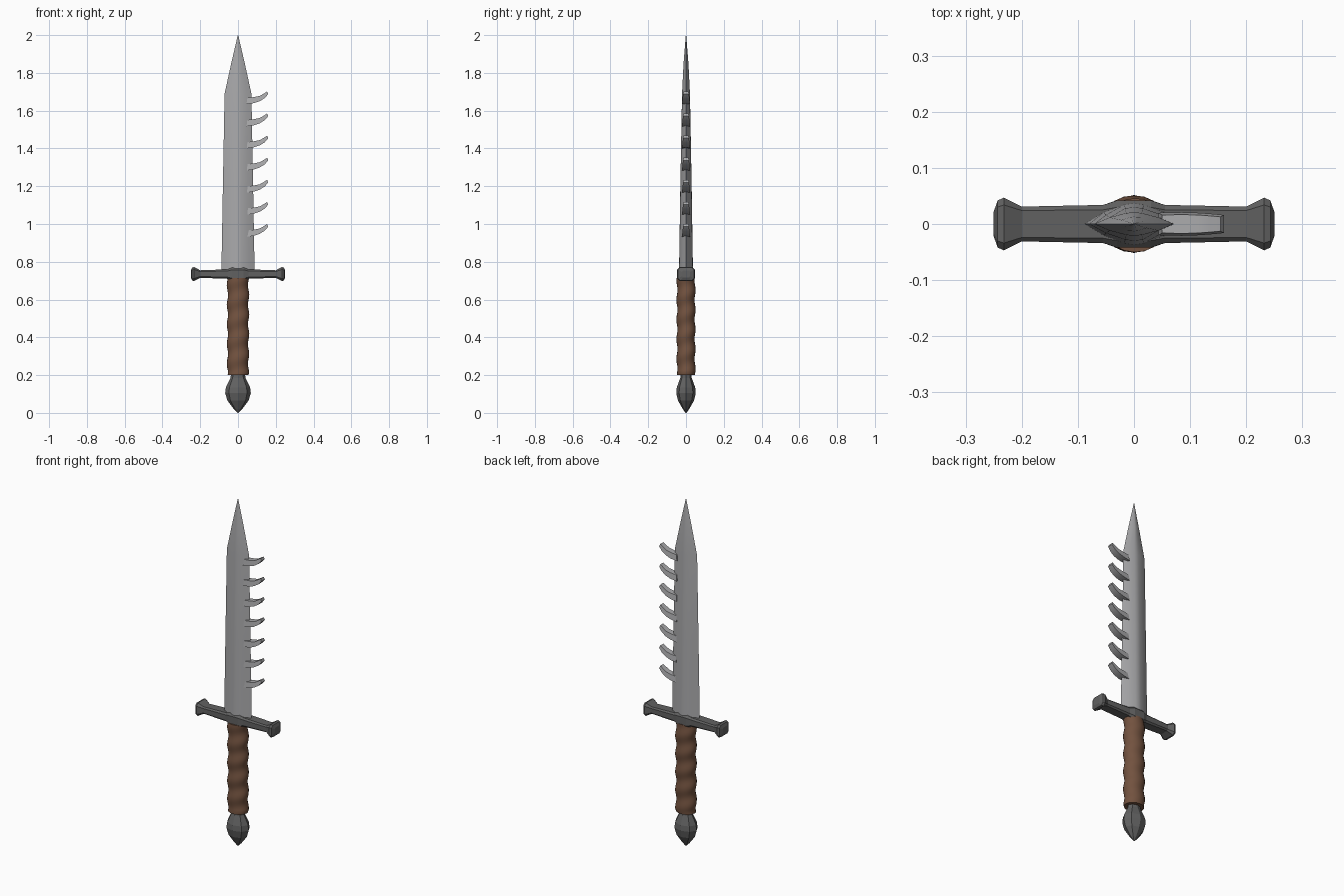
import bpy, math

if "Cube" in bpy.data.objects:
    bpy.data.objects.remove(bpy.data.objects["Cube"])

def material(name, rgb):
    m = bpy.data.materials.new(name)
    m.diffuse_color = (*rgb, 1)
    m.use_nodes = True
    m.node_tree.nodes["Principled BSDF"].inputs["Base Color"].default_value = m.diffuse_color
    return m

STEEL = material("steel", (0.40, 0.40, 0.41))
IRON = material("dark_iron", (0.12, 0.12, 0.12))
LEATHER = material("leather", (0.17, 0.085, 0.05))

def loft(name, rings, mat, smooth=None):
    """Skin a list of equal-length point rings and cap both ends."""
    n = len(rings[0])
    verts = [p for r in rings for p in r]
    faces = [(i * n + j, i * n + (j + 1) % n, (i + 1) * n + (j + 1) % n, (i + 1) * n + j)
             for i in range(len(rings) - 1) for j in range(n)]
    faces += [tuple(reversed(range(n))), tuple(range(len(verts) - n, len(verts)))]
    me = bpy.data.meshes.new(name)
    me.from_pydata(verts, [], faces)
    ob = bpy.data.objects.new(name, me)
    bpy.context.collection.objects.link(ob)
    me.materials.append(mat)
    bpy.ops.object.select_all(action='DESELECT')
    ob.select_set(True)
    bpy.context.view_layer.objects.active = ob
    bpy.ops.object.mode_set(mode='EDIT')
    bpy.ops.mesh.select_all(action='SELECT')
    bpy.ops.mesh.normals_make_consistent(inside=False)
    bpy.ops.object.mode_set(mode='OBJECT')
    if smooth:
        bpy.ops.object.shade_smooth_by_angle(angle=math.radians(smooth))
    return ob

# Blade: ridged lens section tapering to the point
def blade_ring(z, w, t):
    half = [(w, 0), (w * 0.62, t * 0.55), (0.2 * w, t * 0.93), (0, t),
            (-0.2 * w, t * 0.93), (-w * 0.62, t * 0.55)]
    return [(x, y, z) for x, y in half] + [(-x, -y, z) for x, y in half]

loft("blade", [blade_ring(*s) for s in (
    (0.74, 0.088, 0.037), (1.20, 0.080, 0.030), (1.69, 0.071, 0.021),
    (1.85, 0.036, 0.013), (2.0, 0.001, 0.001))], STEEL, 25)

# Hooked teeth along the right edge: x, z below, z above, half thickness
TOOTH = [(0.050, -0.068, -0.034, 0.020), (0.085, -0.062, -0.030, 0.021),
         (0.115, -0.052, -0.024, 0.020), (0.142, -0.035, -0.012, 0.018),
         (0.160, -0.014, 0.000, 0.016)]
for i in range(7):
    tip = 1.0 + i * 0.117
    shift = -0.001 * i
    loft(f"tooth_{i + 1}", [[(x + (shift if k == 0 else 0), -t, tip + lo),
                             (x + (shift if k == 0 else 0), t, tip + lo),
                             (x - 0.006 * (k > 2), t * 0.8, tip + hi),
                             (x - 0.006 * (k > 2), -t * 0.8, tip + hi)]
                            for k, (x, lo, hi, t) in enumerate(TOOTH)], STEEL, 30)

# Crossguard: chamfered bar with flared ends and a raised centre
def guard_ring(x, hy, hz):
    c = 0.35 * min(hy, hz)
    q = [(hy, hz - c), (hy - c, hz), (-hy + c, hz), (-hy, hz - c)]
    return [(x, y, 0.735 + z) for y, z in q] + [(x, -y, 0.735 - z) for y, z in q]

side = [(0.030, 0.042, 0.035), (0.055, 0.034, 0.025), (0.20, 0.031, 0.020),
        (0.232, 0.047, 0.037), (0.243, 0.042, 0.034), (0.25, 0.022, 0.018)]
sections = [(-x, a, b) for x, a, b in reversed(side)] + side
loft("crossguard", [guard_ring(*s) for s in sections], IRON)

# Leather grip: oval column with a spiral wrap
def grip_ring(z, n=20):
    ring = []
    for j in range(n):
        a = 2 * math.pi * j / n
        k = 1 + 0.065 * math.cos(2 * math.pi * z / 0.104 - a)
        if z < 0.21:
            k = 0.98
        ring.append((0.056 * k * math.cos(a), 0.048 * k * math.sin(a), z))
    return ring

loft("grip", [grip_ring(0.2 + 0.515 * i / 40) for i in range(41)], LEATHER, 50)

# Faceted pommel
def pommel_ring(z, r):
    return [(r * math.cos(j * math.pi / 4), r * 0.76 * math.sin(j * math.pi / 4), z)
            for j in range(8)]

loft("pommel", [pommel_ring(*s) for s in (
    (0.0, 0.003), (0.02, 0.022), (0.065, 0.056), (0.105, 0.068),
    (0.135, 0.064), (0.185, 0.040), (0.21, 0.036))], IRON)
